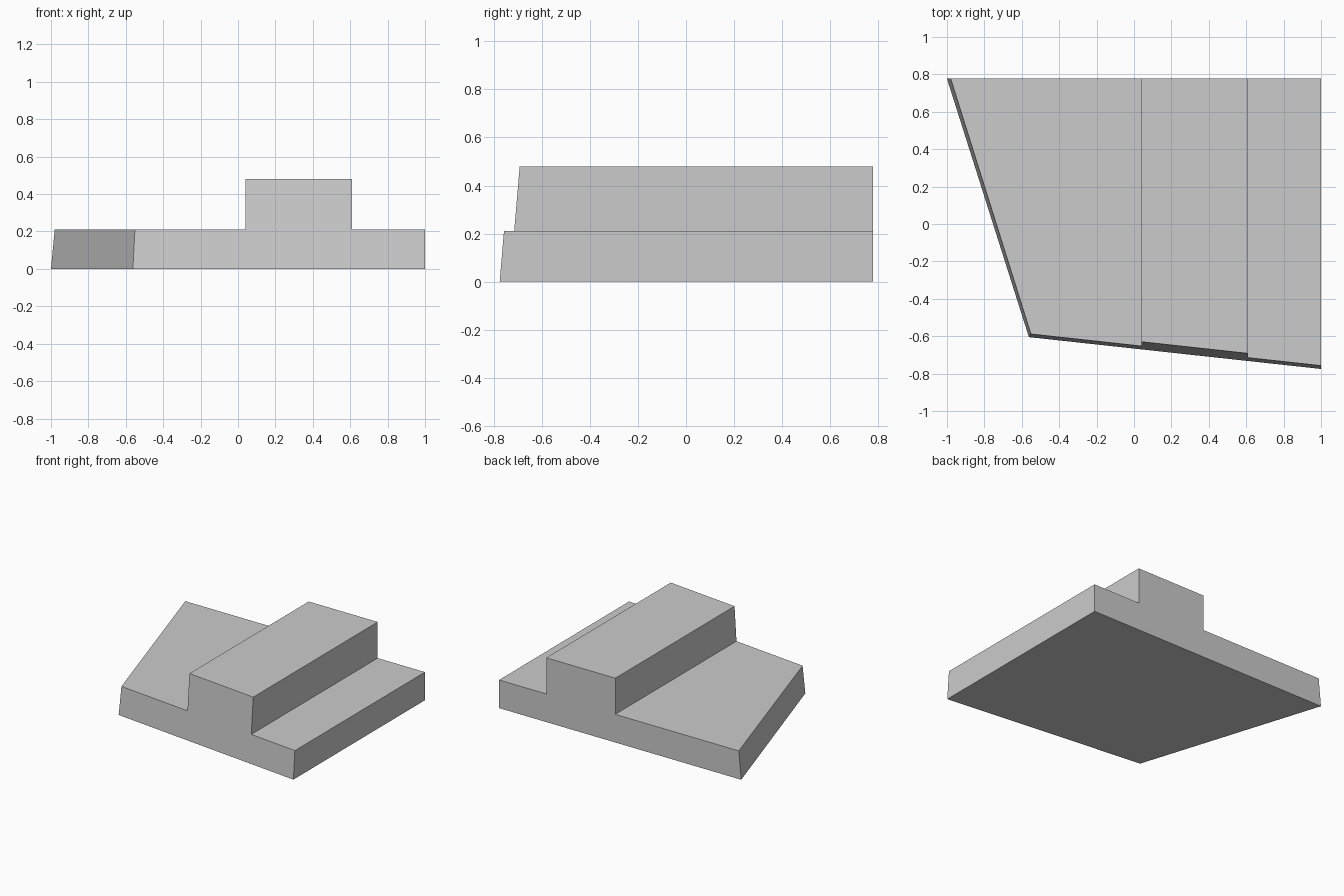
import bpy
import bmesh

# Remove the default cube
cube = bpy.data.objects.get("Cube")
if cube:
    bpy.data.objects.remove(cube, do_unlink=True)

BACK_Y = 0.777
BASE_TOP, RIDGE_TOP = 0.21, 0.48


def front_y(x, z):
    """Front face: swept across x and leaning back with height."""
    return -0.605 - 0.109 * (x + 0.56) + 0.085 * z


# Grey material
grey = bpy.data.materials.new("plain grey")
grey.use_nodes = True
colour = (0.6, 0.6, 0.6, 1.0)
grey.diffuse_color = colour
grey.node_tree.nodes["Principled BSDF"].inputs["Base Color"].default_value = colour

# Stepped profile: (x at back, x at front, z); the left edge is slanted in plan
profile = [
    (-1.0, -0.562, 0.0),
    (1.0, 1.0, 0.0),
    (1.0, 1.0, BASE_TOP),
    (0.61, 0.61, BASE_TOP),
    (0.61, 0.61, RIDGE_TOP),
    (0.04, 0.04, RIDGE_TOP),
    (0.04, 0.04, BASE_TOP),
    (-0.98, -0.551, BASE_TOP),
]

# One solid: slab with raised ridge, lofted from the front to the back profile
bm = bmesh.new()
front = [bm.verts.new((xf, front_y(xf, z), z)) for xb, xf, z in profile]
back = [bm.verts.new((xb, BACK_Y, z)) for xb, xf, z in profile]
bm.faces.new(front)
bm.faces.new(back[::-1])
for i in range(len(profile)):
    j = (i + 1) % len(profile)
    bm.faces.new((front[i], back[i], back[j], front[j]))
bmesh.ops.recalc_face_normals(bm, faces=bm.faces)

mesh = bpy.data.meshes.new("stepped_block")
bm.to_mesh(mesh)
bm.free()
mesh.materials.append(grey)
block = bpy.data.objects.new("stepped_block", mesh)
bpy.context.collection.objects.link(block)
